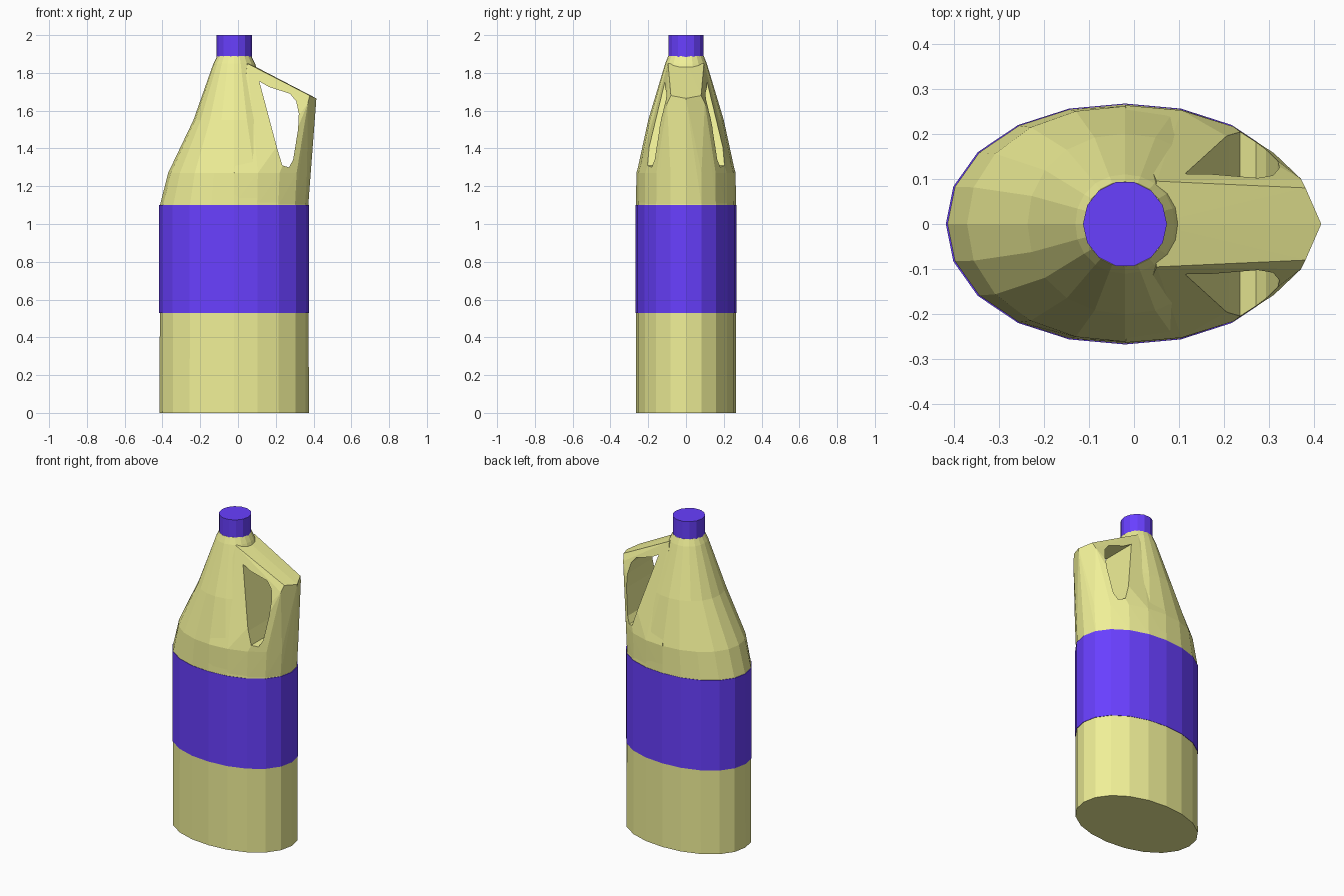
import bpy, bmesh
from math import sin, cos, pi

if "Cube" in bpy.data.objects:
    bpy.data.objects.remove(bpy.data.objects["Cube"])

CX = -0.02      # bottle axis, offset because the handle sticks out to +x
SIDES = 20


def material(name, rgb):
    m = bpy.data.materials.new(name)
    m.diffuse_color = (*rgb, 1)
    m.use_nodes = True
    m.node_tree.nodes["Principled BSDF"].inputs["Base Color"].default_value = m.diffuse_color
    return m


yellow = material("yellow_plastic", (0.87, 0.87, 0.31))
blue = material("blue_plastic", (0.14, 0.05, 1.0))


def ring(z, a, b, n=SIDES, power=2.1):
    """Points of a slightly squared oval around the bottle axis."""
    pts = []
    for i in range(n):
        c, s = cos(2 * pi * i / n), sin(2 * pi * i / n)
        k = (abs(c) ** power + abs(s) ** power) ** (-1 / power)
        pts.append((CX + a * c * k, b * s * k, z))
    return pts


def finish(bm, name, mat):
    bmesh.ops.recalc_face_normals(bm, faces=bm.faces)
    me = bpy.data.meshes.new(name)
    bm.to_mesh(me)
    bm.free()
    me.materials.append(mat)
    ob = bpy.data.objects.new(name, me)
    bpy.context.collection.objects.link(ob)
    return ob


def loft(name, rings, mat):
    bm = bmesh.new()
    rows = [[bm.verts.new(p) for p in r] for r in rings]
    n = len(rows[0])
    for lo, hi in zip(rows, rows[1:]):
        for i in range(n):
            j = (i + 1) % n
            bm.faces.new((lo[i], lo[j], hi[j], hi[i]))
    bm.faces.new(rows[0][::-1])
    bm.faces.new(rows[-1])
    return finish(bm, name, mat)


def boolean(target, tool, operation):
    mod = target.modifiers.new(operation, 'BOOLEAN')
    mod.object, mod.operation, mod.solver = tool, operation, 'EXACT'
    bpy.context.view_layer.objects.active = target
    bpy.ops.object.modifier_apply(modifier=mod.name)
    bpy.data.objects.remove(tool)


# Bottle body: straight oval base, tapered shoulder, round neck
profile = [(0, .395, .265), (1.1, .393, .265), (1.27, .35, .261),
           (1.55, .216, .2), (1.85, .11, .11), (1.89, .09, .094)]
body = loft("bottle_body", [ring(*p) for p in profile], yellow)

# Handle block: convex wedge from the shoulder up to the sloping grip
pts = [p for p in ring(1.1, .392, .264) + ring(1.27, .402, .263) if p[0] > -0.03]
pts += [(.04, 0, 1.86), (.415, 0, 1.665)]
for s in (-1, 1):
    pts += [(.05, s * .095, 1.85), (.38, s * .08, 1.68), (.37, s * .1, 1.64)]
bm = bmesh.new()
for p in pts:
    bm.verts.new(p)
res = bmesh.ops.convex_hull(bm, input=bm.verts)
loose = {g for g in res["geom_interior"] if isinstance(g, bmesh.types.BMVert)}
bmesh.ops.delete(bm, geom=list(loose), context='VERTS')
wedge = finish(bm, "handle_block", yellow)
boolean(body, wedge, 'UNION')

# Finger hole through the handle
hole = [(.113, 1.755), (.165, 1.725), (.275, 1.69), (.308, 1.65), (.322, 1.585),
        (.318, 1.5), (.292, 1.34), (.27, 1.3), (.235, 1.31), (.21, 1.39)]
cutter = loft("finger_hole", [[(x, y, z) for x, z in hole] for y in (-.5, .5)], yellow)
boolean(body, cutter, 'DIFFERENCE')

# Wrap-around label and cap
loft("label", [ring(z, .397, .267) for z in (.53, 1.1)], blue)
loft("cap", [ring(z, .093, .095, 14, 2) for z in (1.885, 2.0)], blue)
